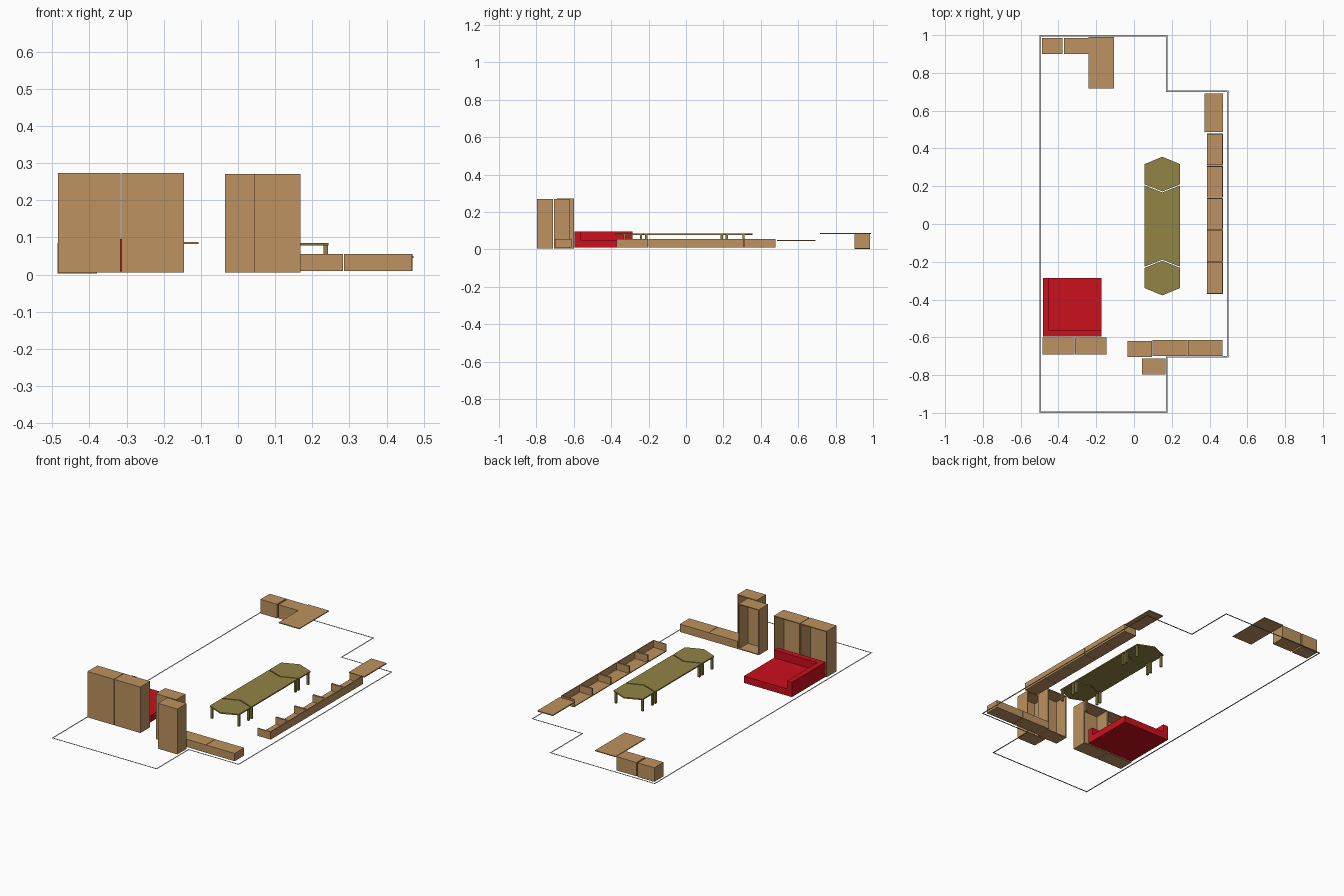
import bpy, bmesh

if "Cube" in bpy.data.objects:
    bpy.data.objects.remove(bpy.data.objects["Cube"])


def material(name, rgb):
    m = bpy.data.materials.new(name)
    m.diffuse_color = (*rgb, 1)
    m.use_nodes = True
    m.node_tree.nodes["Principled BSDF"].inputs["Base Color"].default_value = m.diffuse_color
    return m


WOOD = material("wood", (0.51, 0.29, 0.115))
OLIVE = material("olive", (0.285, 0.235, 0.06))
RED = material("red", (0.6, 0.005, 0.012))


def finish(bm, name, mat):
    bmesh.ops.recalc_face_normals(bm, faces=bm.faces)
    me = bpy.data.meshes.new(name)
    bm.to_mesh(me)
    bm.free()
    ob = bpy.data.objects.new(name, me)
    bpy.context.collection.objects.link(ob)
    if mat:
        me.materials.append(mat)
    return ob


def boxes(name, mat, *ranges):
    """One object from boxes given as (x0, x1, y0, y1, z0, z1)."""
    bm = bmesh.new()
    for x0, x1, y0, y1, z0, z1 in ranges:
        vs = bmesh.ops.create_cube(bm, size=1)["verts"]
        for v in vs:
            v.co = (x0 + (v.co.x + .5) * (x1 - x0),
                    y0 + (v.co.y + .5) * (y1 - y0),
                    z0 + (v.co.z + .5) * (z1 - z0))
    return finish(bm, name, mat)


def slab(name, mat, pts, z0, z1):
    """Outline extruded upwards."""
    bm = bmesh.new()
    f = bm.faces.new([bm.verts.new((x, y, z0)) for x, y in pts])
    ext = bmesh.ops.extrude_face_region(bm, geom=[f])["geom"]
    for v in ext:
        if isinstance(v, bmesh.types.BMVert):
            v.co.z = z1
    return finish(bm, name, mat)


def open_cabinet(name, x0, x1, y0, y1, z0, z1, t=0.005):
    """Tall case, open towards +y."""
    boxes(name, WOOD,
          (x0, x1, y0, y0 + t, z0, z1),
          (x0, x0 + t, y0 + t, y1, z0, z1),
          (x1 - t, x1, y0 + t, y1, z0, z1),
          (x0 + t, x1 - t, y0 + t, y1, z0, z0 + t),
          (x0 + t, x1 - t, y0 + t, y1, z1 - t, z1))


# floor outline: thin flat strip following the room shape
def room(d):
    a, b, c, e = .5 - d, .178 - d, .707 - d, 1 - d
    return [(-a, e), (b, e), (b, c), (a, c), (a, -c), (b, -c), (b, -e), (-a, -e)]


bm = bmesh.new()
outer, inner = [[bm.verts.new((x, y, 0)) for x, y in room(d)] for d in (0, 0.008)]
for i in range(8):
    j = (i + 1) % 8
    bm.faces.new((outer[j], outer[i], inner[i], inner[j]))
finish(bm, "floor_outline", None)

# tall cabinets
open_cabinet("wardrobe_left", -.485, -.316, -.69, -.60, .006, .273)
open_cabinet("wardrobe_right", -.313, -.145, -.69, -.60, .006, .273)
open_cabinet("tall_cabinet_inner", -.035, .096, -.705, -.62, .006, .27)
open_cabinet("tall_cabinet_outer", .043, .168, -.797, -.712, .006, .27)

# low closed chests at the front wall
boxes("low_chest_left", WOOD, (.097, .283, -.70, -.613, .01, .055))
boxes("low_chest_right", WOOD, (.285, .469, -.70, -.613, .01, .055))

# open low shelf along the right wall, five bays
t = 0.005
for i in range(5):
    y0 = -.371 + .17 * i
    y1 = y0 + .169
    boxes(f"low_shelf_{i + 1}", WOOD,
          (.47 - t, .47, y0, y1, .01, .055),
          (.386, .47 - t, y0, y1, .01, .01 + t),
          (.386, .47 - t, y0, y0 + t, .01 + t, .055),
          (.386, .47 - t, y1 - t, y1, .01 + t, .055))

# loose boards and back corner cupboards
boxes("corner_board", WOOD, (.373, .472, .487, .692, .044, .05))
boxes("desk_board", WOOD, (-.24, -.107, .717, .989, .082, .087))
boxes("corner_cupboard_left", WOOD, (-.486, -.379, .90, .985, .003, .085))
boxes("corner_cupboard_right", WOOD, (-.371, -.241, .90, .985, .005, .085))

# corner sofa: seat with an L-shaped backrest
boxes("sofa_seat", RED, (-.45, -.173, -.563, -.285, .01, .05))
slab("sofa_back", RED, [(-.482, -.596), (-.173, -.596), (-.173, -.563),
                        (-.45, -.563), (-.45, -.285), (-.482, -.285)], .01, .096)

# conference table: middle top with notched ends, two hexagonal end tops
CX, CY, HW, Z0, Z1 = .15, -.011, .094, .078, .085
slab("table_top_middle", OLIVE,
     [(CX - HW, CY + .215), (CX, CY + .178), (CX + HW, CY + .215),
      (CX + HW, CY - .215), (CX, CY - .178), (CX - HW, CY - .215)], Z0, Z1)
for s, side in ((1, "back"), (-1, "front")):
    slab(f"table_top_{side}", OLIVE,
         [(CX + x, CY + s * y) for x, y in
          ((-HW, .221), (0, .184), (HW, .221), (HW, .328), (0, .367), (-HW, .328))],
         Z0, Z1)
    # legs under each table end and the middle section
    w = .006
    legs = []
    for x in (CX - .086, CX + .086):
        for y in (.202, .229, .318):
            yc = CY + s * y
            legs.append((x - w, x + w, yc - w, yc + w, .01, Z0))
    boxes(f"table_legs_{side}", OLIVE, *legs)
